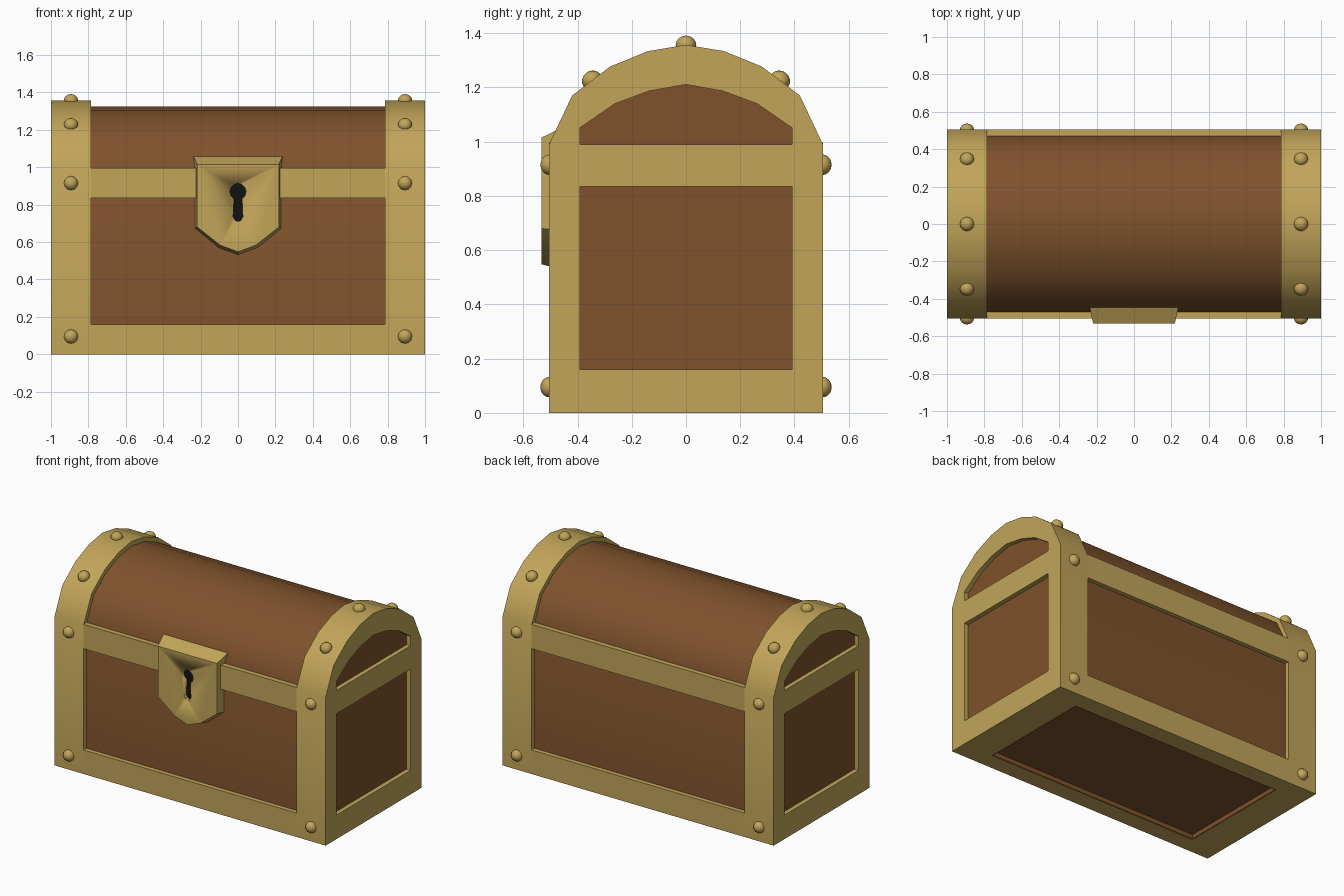
import bpy, bmesh, math
from mathutils import Vector

if "Cube" in bpy.data.objects:
    bpy.data.objects.remove(bpy.data.objects["Cube"])


def material(name, rgb):
    m = bpy.data.materials.new(name)
    m.diffuse_color = (*rgb, 1)
    m.use_nodes = True
    m.node_tree.nodes["Principled BSDF"].inputs["Base Color"].default_value = m.diffuse_color
    return m


GOLD = material("brass", (0.54, 0.375, 0.10))
WOOD = material("wood", (0.21, 0.085, 0.025))
BLACK = material("dark", (0.006, 0.006, 0.006))
X_IN, Y_IN = 0.785, 0.39          # edges of the panel openings
Y_OUT, RECESS = 0.505, 0.03


def finish(name, bm, mat, angle=30):
    bmesh.ops.recalc_face_normals(bm, faces=bm.faces)
    me = bpy.data.meshes.new(name)
    bm.to_mesh(me)
    bm.free()
    ob = bpy.data.objects.new(name, me)
    bpy.context.collection.objects.link(ob)
    me.materials.append(mat)
    bpy.ops.object.select_all(action='DESELECT')
    ob.select_set(True)
    bpy.context.view_layer.objects.active = ob
    bpy.ops.object.shade_smooth_by_angle(angle=math.radians(angle))
    return ob


def mirrored(half):
    """Close a half outline (ending on the centre line) by mirroring it."""
    return half + [(-a, b) for a, b in reversed(half) if a > 0]


def plate(name, loops, thick, loc, rot, mat):
    """Flat outline with holes, extruded to a thickness."""
    cu = bpy.data.curves.new(name, 'CURVE')
    cu.dimensions, cu.fill_mode, cu.extrude = '2D', 'BOTH', thick / 2
    for pts in loops:
        sp = cu.splines.new('POLY')
        sp.points.add(len(pts) - 1)
        for p, (a, b) in zip(sp.points, pts):
            p.co = (a, b, 0, 1)
        sp.use_cyclic_u = True
    tmp = bpy.data.objects.new(name + "_curve", cu)
    tmp.location, tmp.rotation_euler = loc, rot
    bpy.context.collection.objects.link(tmp)
    bpy.context.view_layer.update()
    bm = bmesh.new()
    me = tmp.to_mesh()
    bm.from_mesh(me)
    bm.transform(tmp.matrix_world)
    tmp.to_mesh_clear()
    bpy.data.objects.remove(tmp)
    bmesh.ops.remove_doubles(bm, verts=bm.verts, dist=1e-4)
    return finish(name, bm, mat)


def box(name, lo, hi, mat):
    bm = bmesh.new()
    bmesh.ops.create_cube(bm, size=1)
    for v in bm.verts:
        v.co = [l + (h - l) * (c + 0.5) for l, h, c in zip(lo, hi, v.co)]
    return finish(name, bm, mat)


def loft(name, a, ya, b, yb, mat):
    """Solid between two matching x-z outlines at two depths."""
    bm = bmesh.new()
    va = [bm.verts.new((x, ya, z)) for x, z in a]
    vb = [bm.verts.new((x, yb, z)) for x, z in b]
    bm.faces.new(va)
    bm.faces.new(vb)
    for i in range(len(va)):
        j = (i + 1) % len(va)
        bm.faces.new((va[i], va[j], vb[j], vb[i]))
    return finish(name, bm, mat, 20)


def rect(a, b0, b1):
    return [(-a, b0), (a, b0), (a, b1), (-a, b1)]


FACE_X = (math.pi / 2, 0, math.pi / 2)

# Wooden core with the arched lid
core = mirrored([(0.475, RECESS), (0.475, 0.99), (0.397, 1.152),
                 (0.268, 1.25), (0.135, 1.305), (0, 1.326)])
plate("wood_body", [core], 2 - 2 * RECESS, (0, 0, 0), FACE_X, WOOD)

# Brass end frames, each with a square and an arched opening
outer = mirrored([(Y_OUT, 0), (Y_OUT, 0.99), (0.42, 1.17),
                  (0.28, 1.277), (0.14, 1.334), (0, 1.357)])
arch = mirrored([(Y_IN, 0.99), (Y_IN, 1.052), (0.262, 1.14),
                 (0.135, 1.187), (0, 1.211)])
for s, side in ((1, "right"), (-1, "left")):
    plate(side + "_end_frame", [outer, rect(Y_IN, 0.16, 0.835), arch],
          1 - X_IN, (s * (1 + X_IN) / 2, 0, 0), FACE_X, GOLD)

# Brass rails along front and back
for s, side in ((-1, "front"), (1, "back")):
    y0, y1 = sorted((s * Y_IN, s * Y_OUT))
    for part, z0, z1 in (("base", 0, 0.16), ("rim", 0.835, 0.997)):
        box(f"{side}_{part}_rail", (-X_IN, y0, z0), (X_IN, y1, z1), GOLD)

# Wooden lining of the recess underneath
plate("bottom_lining", [rect(X_IN, -Y_IN, Y_IN),
                        rect(X_IN - 0.006, -Y_IN + 0.006, Y_IN - 0.006)],
      0.04, (0, 0, 0.021), (0, 0, 0), WOOD)

# Rivets: straight sides, lid shoulders and lid crown
spots = [(s * 0.503, z) for s in (-1, 1) for z in (0.095, 0.915)]
spots += [(-0.347, 1.227), (0.347, 1.227), (0, 1.357)]
for s in (-1, 1):
    for i, (y, z) in enumerate(spots):
        n = Vector((0, y, max(z - 0.99, 0) * 1.9)).normalized()
        bm = bmesh.new()
        bmesh.ops.create_uvsphere(bm, u_segments=12, v_segments=8, radius=0.038)
        bmesh.ops.scale(bm, vec=(1, 1, 0.9), verts=bm.verts)
        bm.transform(n.to_track_quat('Z', 'Y').to_matrix().to_4x4())
        bmesh.ops.translate(bm, vec=(s * 0.893, y, z), verts=bm.verts)
        finish(f"rivet_{'right' if s > 0 else 'left'}_{i + 1}", bm, GOLD, 60)

# Lock plate, tapering towards the front
front = [(0.218, 1.015), (0.218, 0.68), (0.095, 0.583), (0, 0.548)]
back = [(0.237, 1.057), (0.237, 0.672), (0.105, 0.562), (0, 0.526)]
lock = loft("lock_plate", mirrored(front), -0.533, mirrored(back), -0.447, GOLD)

# Keyhole cut into the lock, with a dark floor
head = [(0.043 * math.sin(t), 0.87 + 0.043 * math.cos(t))
        for t in (math.radians(a) for a in range(30, 151, 30))]
half = head + [(0.026, 0.735), (0.014, 0.715), (0, 0.71)]
key = mirrored([(0.001, 0.913)] + half)
cutter = loft("keyhole_cutter", key, -0.56, key, -0.49, BLACK)
cutter.hide_render = True
mod = lock.modifiers.new("keyhole", 'BOOLEAN')
mod.operation, mod.object, mod.solver = 'DIFFERENCE', cutter, 'EXACT'
bpy.context.view_layer.objects.active = lock
bpy.ops.object.modifier_apply(modifier=mod.name)
bpy.data.objects.remove(cutter)
loft("keyhole_floor", key, -0.506, key, -0.485, BLACK)
